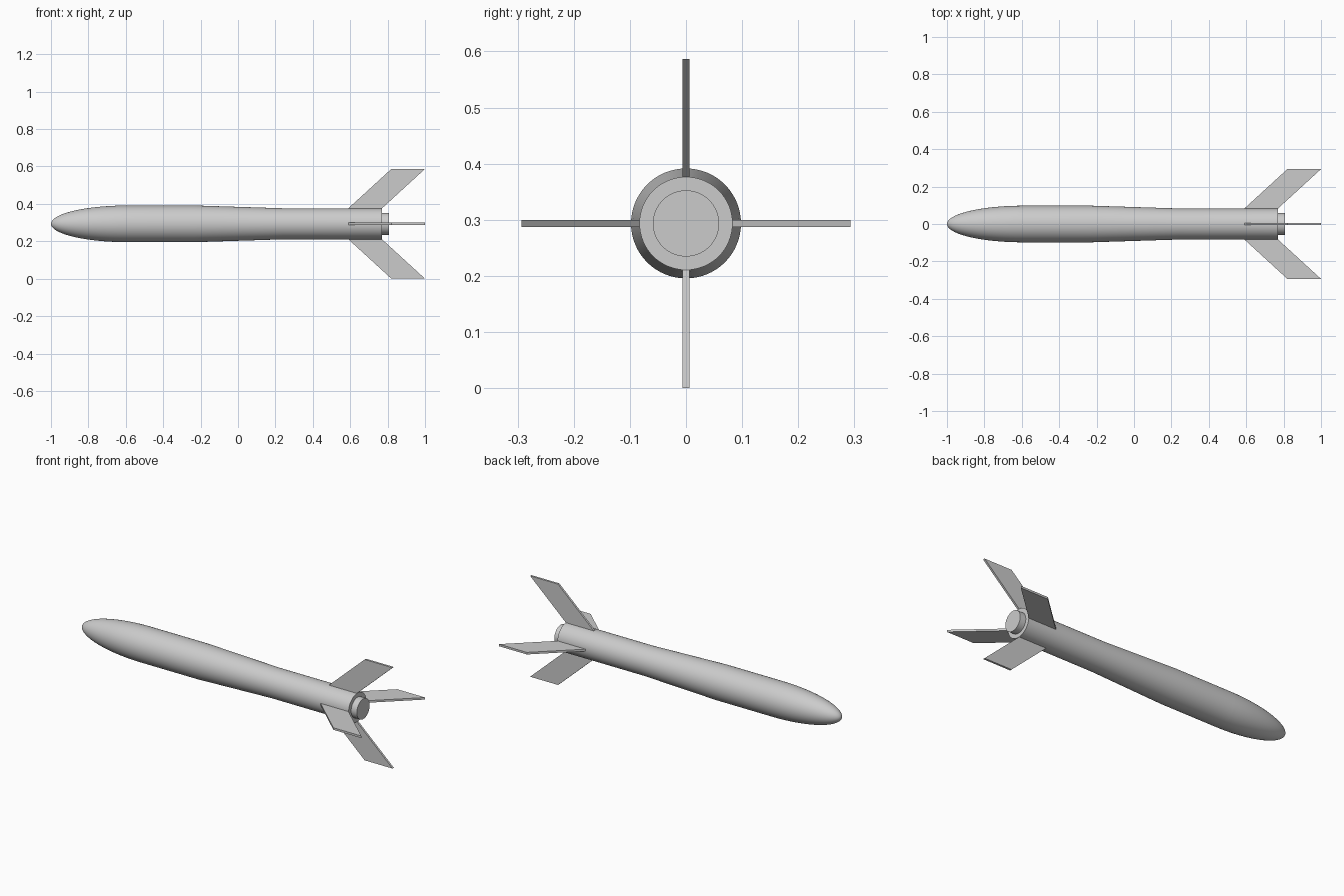
import bpy, bmesh
from math import pi, sin, cos, radians

if "Cube" in bpy.data.objects:
    bpy.data.objects.remove(bpy.data.objects["Cube"])

AXIS_Z = 0.2935   # height of the centre line
SIDES = 64


def finish(name, bm):
    bmesh.ops.recalc_face_normals(bm, faces=bm.faces[:])
    mesh = bpy.data.meshes.new(name)
    bm.to_mesh(mesh)
    bm.free()
    ob = bpy.data.objects.new(name, mesh)
    ob.location.z = AXIS_Z
    bpy.context.collection.objects.link(ob)
    return ob


def revolve(name, profile):
    """Turn (x, radius) points around the x axis; radius 0 closes an end."""
    bm = bmesh.new()
    rings = []
    for x, r in profile:
        n = SIDES if r > 0 else 1
        rings.append([bm.verts.new((x, r * cos(2 * pi * i / SIDES),
                                    r * sin(2 * pi * i / SIDES))) for i in range(n)])
    for a, b in zip(rings, rings[1:]):
        for i in range(SIDES):
            j = (i + 1) % SIDES
            if len(a) == 1:
                bm.faces.new((a[0], b[i], b[j]))
            elif len(b) == 1:
                bm.faces.new((a[i], a[j], b[0]))
            else:
                bm.faces.new((a[i], a[j], b[j], b[i]))
    ob = finish(name, bm)
    bpy.ops.object.select_all(action='DESELECT')
    ob.select_set(True)
    bpy.context.view_layer.objects.active = ob
    bpy.ops.object.shade_smooth_by_angle(angle=radians(30))
    return ob


def fin(name, turn):
    """Swept flat fin, turned about the centre line."""
    outline = [(0.577, 0.071), (0.82, 0.2935), (1.0, 0.2935), (0.757, 0.071)]
    bm = bmesh.new()
    face = bm.faces.new([bm.verts.new((x, -0.006, r)) for x, r in outline])
    out = bmesh.ops.extrude_face_region(bm, geom=[face])
    bmesh.ops.translate(bm, vec=(0, 0.012, 0),
                        verts=[v for v in out['geom'] if isinstance(v, bmesh.types.BMVert)])
    ob = finish(name, bm)
    ob.rotation_euler.x = turn
    return ob


# Rounded half-ellipse nose
STEPS = 20
nose = [(-0.59 - 0.41 * cos(pi / 2 * i / STEPS), 0.098 * sin(pi / 2 * i / STEPS))
        for i in range(STEPS + 1)]
revolve("nose_cone", nose)

# Straight barrel, gentle taper, slimmer tail and flat rear
revolve("fuselage", [(-0.59, 0.098), (-0.23, 0.098), (0.24, 0.083),
                     (0.77, 0.083), (0.77, 0)])

# Exhaust plug at the rear
revolve("exhaust", [(0.765, 0.059), (0.807, 0.059), (0.807, 0)])

# Four tail fins
for k, name in enumerate(("top_fin", "right_fin", "bottom_fin", "left_fin")):
    fin(name, k * pi / 2)
